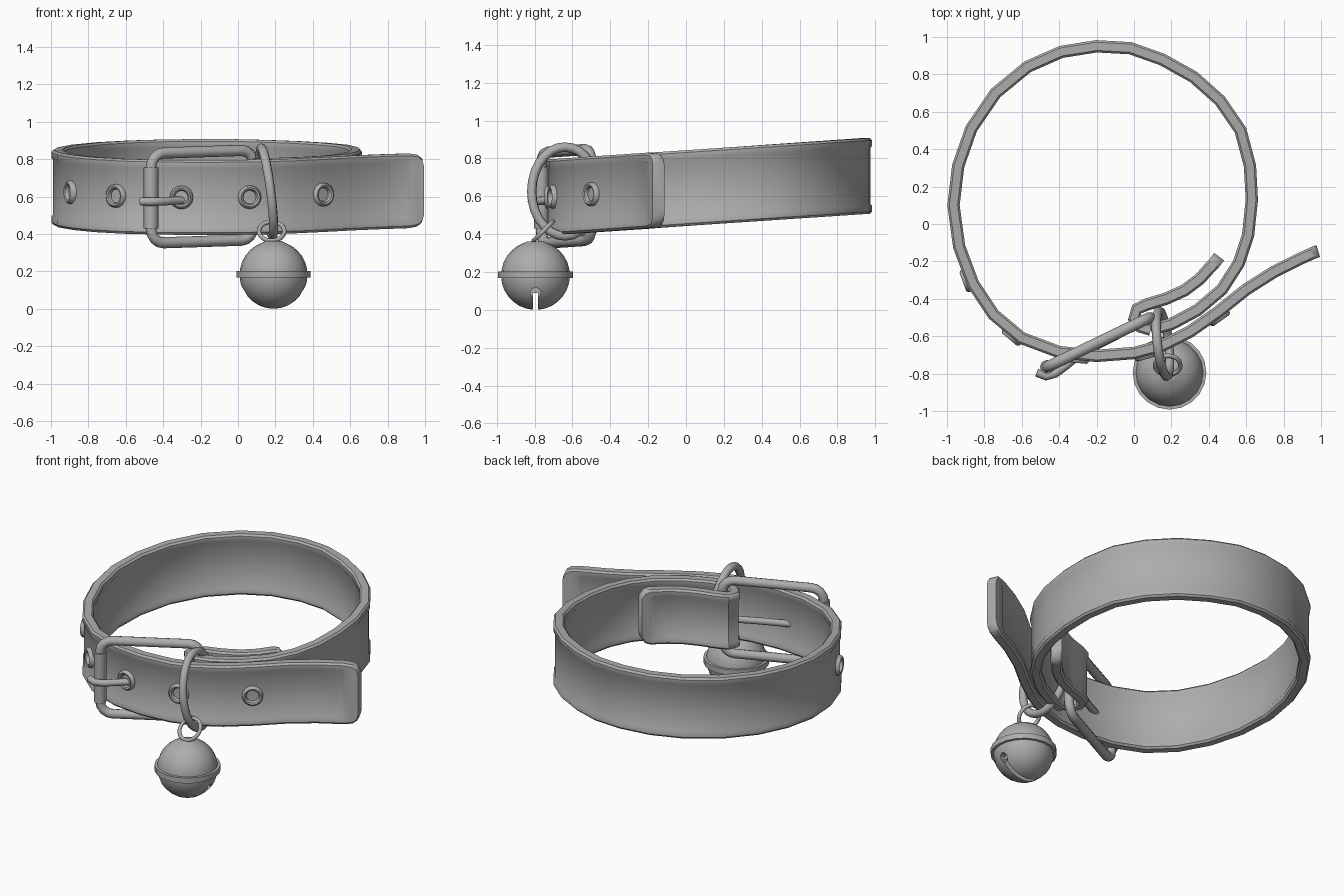
import bpy, bmesh, math
from mathutils import Vector, Matrix

if "Cube" in bpy.data.objects:
    bpy.data.objects.remove(bpy.data.objects["Cube"])

metal = bpy.data.materials.new("plain_grey")
metal.diffuse_color = (0.42, 0.42, 0.42, 1)
metal.use_nodes = True
metal.node_tree.nodes["Principled BSDF"].inputs["Base Color"].default_value = metal.diffuse_color


def tilt_z(y):
    """Height of the strap centre line, which rises to the back."""
    return 0.643 + 0.068 * y


def finish(obj, name, angle=40):
    obj.name = name
    obj.data.materials.clear()
    obj.data.materials.append(metal)
    bpy.ops.object.select_all(action='DESELECT')
    obj.select_set(True)
    bpy.context.view_layer.objects.active = obj
    bpy.ops.object.shade_smooth_by_angle(angle=math.radians(angle))
    return obj


def mesh_obj(bm, name, angle=40):
    bmesh.ops.recalc_face_normals(bm, faces=bm.faces)
    me = bpy.data.meshes.new(name)
    bm.to_mesh(me)
    bm.free()
    obj = bpy.data.objects.new(name, me)
    bpy.context.collection.objects.link(obj)
    return finish(obj, name, angle)


def strap(name, stations):
    """Sweep a rimmed band along (x, y, half height, has recessed panel)."""
    bm = bmesh.new()
    rings = []
    last = len(stations) - 1
    for i, (x, y, h, panel) in enumerate(stations):
        a, b = stations[max(i - 1, 0)], stations[min(i + 1, last)]
        n = Vector((b[1] - a[1], a[0] - b[0], 0)).normalized()
        e = 0.033
        p = 0.024 if panel else e
        half = [(0.022, h), (e, h - 0.012), (e, h - 0.04), (p, h - 0.055)]
        side = half + [(o, -v) for o, v in reversed(half)]
        section = side + [(-o, -v) for o, v in side]
        rings.append([bm.verts.new((x + n.x * o, y + n.y * o, tilt_z(y) + v))
                      for o, v in section])
    for r0, r1 in zip(rings, rings[1:]):
        for k in range(len(r0)):
            j = (k + 1) % len(r0)
            bm.faces.new((r0[k], r0[j], r1[j], r1[k]))
    bm.faces.new(rings[0])
    bm.faces.new(rings[-1])
    return mesh_obj(bm, name)


def tube(name, pts, r, cyclic=False):
    cu = bpy.data.curves.new(name, 'CURVE')
    cu.dimensions = '3D'
    cu.bevel_depth = r
    cu.bevel_resolution = 2
    cu.use_fill_caps = True
    sp = cu.splines.new('POLY')
    sp.points.add(len(pts) - 1)
    for q, c in zip(sp.points, pts):
        q.co = (*c, 1)
    sp.use_cyclic_u = cyclic
    obj = bpy.data.objects.new(name, cu)
    bpy.context.collection.objects.link(obj)
    bpy.ops.object.select_all(action='DESELECT')
    obj.select_set(True)
    bpy.context.view_layer.objects.active = obj
    bpy.ops.object.convert(target='MESH')
    return finish(bpy.context.object, name, 50)


def lathe(name, profile, centre, rot=None, seg=20, closed=False):
    """Turn (radius, height) points around an axis."""
    bm = bmesh.new()
    rings = [[bm.verts.new((r * math.cos(2 * math.pi * k / seg),
                            r * math.sin(2 * math.pi * k / seg), z))
              for k in range(seg)] for r, z in profile]
    pairs = list(zip(rings, rings[1:]))
    if closed:
        pairs.append((rings[-1], rings[0]))
    for a, b in pairs:
        for k in range(seg):
            j = (k + 1) % seg
            bm.faces.new((a[k], a[j], b[j], b[k]))
    if not closed:
        bm.faces.new(rings[0])
        bm.faces.new(rings[-1])
    m = Matrix.Translation(centre) @ (rot or Matrix()).to_4x4()
    bm.transform(m)
    return mesh_obj(bm, name)


# Strap: loose tail, front, round the back, then folded over the buckle bar
front = [(0.89, -0.185), (0.75, -0.255), (0.6, -0.35), (0.45, -0.47), (0.3, -0.575),
         (0.15, -0.65), (0, -0.69), (-0.2, -0.705), (-0.4, -0.685), (-0.6, -0.61),
         (-0.75, -0.485), (-0.86, -0.32), (-0.935, -0.12)]
back = [(-0.965, 0.1), (-0.94, 0.31), (-0.87, 0.51), (-0.74, 0.7), (-0.57, 0.84),
        (-0.39, 0.92), (-0.2, 0.95), (-0.02, 0.94), (0.15, 0.88), (0.32, 0.785),
        (0.46, 0.66), (0.57, 0.5), (0.62, 0.31), (0.63, 0.13), (0.61, -0.06),
        (0.56, -0.21), (0.47, -0.35), (0.34, -0.46), (0.2, -0.535), (0.09, -0.565)]
tail_end = [(0.985, -0.145, 0.14, 0), (0.975, -0.148, 0.172, 0),
            (0.95, -0.158, 0.192, 0), (0.915, -0.174, 0.198, 0)]
strap("strap", tail_end + [(x, y, 0.2, 1) for x, y in front + back])
flap = [(0.09, -0.565), (0.035, -0.55), (0.0, -0.505), (0.015, -0.455), (0.07, -0.43),
        (0.17, -0.4), (0.27, -0.355), (0.35, -0.295), (0.4, -0.24)]
strap("folded_flap", [(x, y, 0.18, 1) for x, y in flap]
      + [(0.42, -0.22, 0.18, 0), (0.44, -0.195, 0.17, 0), (0.455, -0.175, 0.135, 0)])

# Eyelets set on the outer face of the strap
for i, ex in enumerate((-0.87, -0.635, -0.3, 0.055, 0.44)):
    for (x0, y0), (x1, y1) in zip(front, front[1:]):
        if x1 <= ex <= x0:
            y = y0 + (y1 - y0) * (ex - x0) / (x1 - x0)
            n = Vector((y1 - y0, x0 - x1, 0)).normalized()
            n = n if n.y < 0 else -n
            rot = n.to_track_quat('Z', 'Y').to_matrix()
            prof = [(0.064, -0.01), (0.062, 0.012), (0.052, 0.022), (0.042, 0.018),
                    (0.036, 0.004), (0.036, -0.01)]
            lathe(f"eyelet_{i + 1}", prof, Vector((ex, y, tilt_z(y))) + n * 0.026,
                  rot, 16, True)

# Buckle frame: rounded rectangle standing in a slanted plane
A, B = Vector((-0.465, -0.765)), Vector((0.085, -0.5))
length = (B - A).length
half_h, rad = 0.24, 0.075
frame = []
for cx, cz, start in ((length - rad, half_h - rad, 0), (rad, half_h - rad, 90),
                      (rad, rad - half_h, 180), (length - rad, rad - half_h, 270)):
    for k in range(5):
        t = math.radians(start + k * 22.5)
        p = A.lerp(B, (cx + rad * math.cos(t)) / length)
        frame.append((p.x, p.y, tilt_z(p.y) + cz + rad * math.sin(t)))
tube("buckle_frame", frame, 0.03, True)
tube("buckle_roller", [(A.x, A.y, 0.43), (A.x, A.y, 0.755)], 0.039)

# Buckle prong, hooked over the roller
prong = [(0.08, -0.5), (-0.1, -0.6), (-0.28, -0.69), (-0.36, -0.755), (-0.42, -0.8),
         (-0.47, -0.815), (-0.52, -0.795)]
tube("buckle_prong", [(x, y, tilt_z(y) - 0.015) for x, y in prong], 0.022)

# Large oval ring around the strap
oval = []
for k in range(28):
    t = 2 * math.pi * k / 28
    c, s = math.cos(t), math.sin(t)
    oval.append((0.155 + 0.02 * c - 0.03 * s, -0.64 - 0.175 * c, 0.625 + 0.235 * s))
tube("strap_ring", oval, 0.025, True)

# Small tilted ring carrying the bell
q = math.sqrt(0.5)
small = []
for k in range(24):
    t = 2 * math.pi * k / 24
    small.append((0.18 + 0.068 * math.cos(t), -0.755 + 0.072 * q * math.sin(t),
                  0.415 + 0.072 * q * math.sin(t)))
tube("bell_ring", small, 0.012, True)

# Bell with a raised band and a slot with round ends underneath
BC = Vector((0.19, -0.795, 0.182))
R = 0.182
ball = [(R * math.sin(math.radians(a)), -R * math.cos(math.radians(a)))
        for a in range(4, 166, 12)] + [(0.055, 0.174), (0.045, 0.18)]
bell = lathe("bell", ball, BC, seg=20)
lathe("bell_band", [(0.175, -0.018), (0.197, -0.018), (0.197, 0.018), (0.175, 0.018)],
      BC + Vector((0, 0, 0.003)), seg=20, closed=True)


def cut(bm):
    cutter = mesh_obj(bm, "slot_cutter")
    cutter.hide_render = True
    mod = bell.modifiers.new("slot", 'BOOLEAN')
    mod.operation, mod.solver, mod.object = 'DIFFERENCE', 'EXACT', cutter
    bpy.context.view_layer.objects.active = bell
    bpy.ops.object.modifier_apply(modifier=mod.name)
    bpy.data.objects.remove(cutter)


bm = bmesh.new()
bmesh.ops.create_cube(bm, size=1, matrix=Matrix.Translation((BC.x, BC.y, 0.02))
                      @ Matrix.Diagonal((0.5, 0.028, 0.14, 1)))
cut(bm)
for s in (-1, 1):
    bm = bmesh.new()
    bmesh.ops.create_cone(bm, cap_ends=True, segments=8, radius1=0.028, radius2=0.028,
                          depth=0.08, matrix=Matrix.Translation((BC.x + s * 0.17, BC.y, 0.09))
                          @ Matrix.Rotation(math.pi / 2, 4, 'Y'))
    cut(bm)
finish(bell, "bell")
